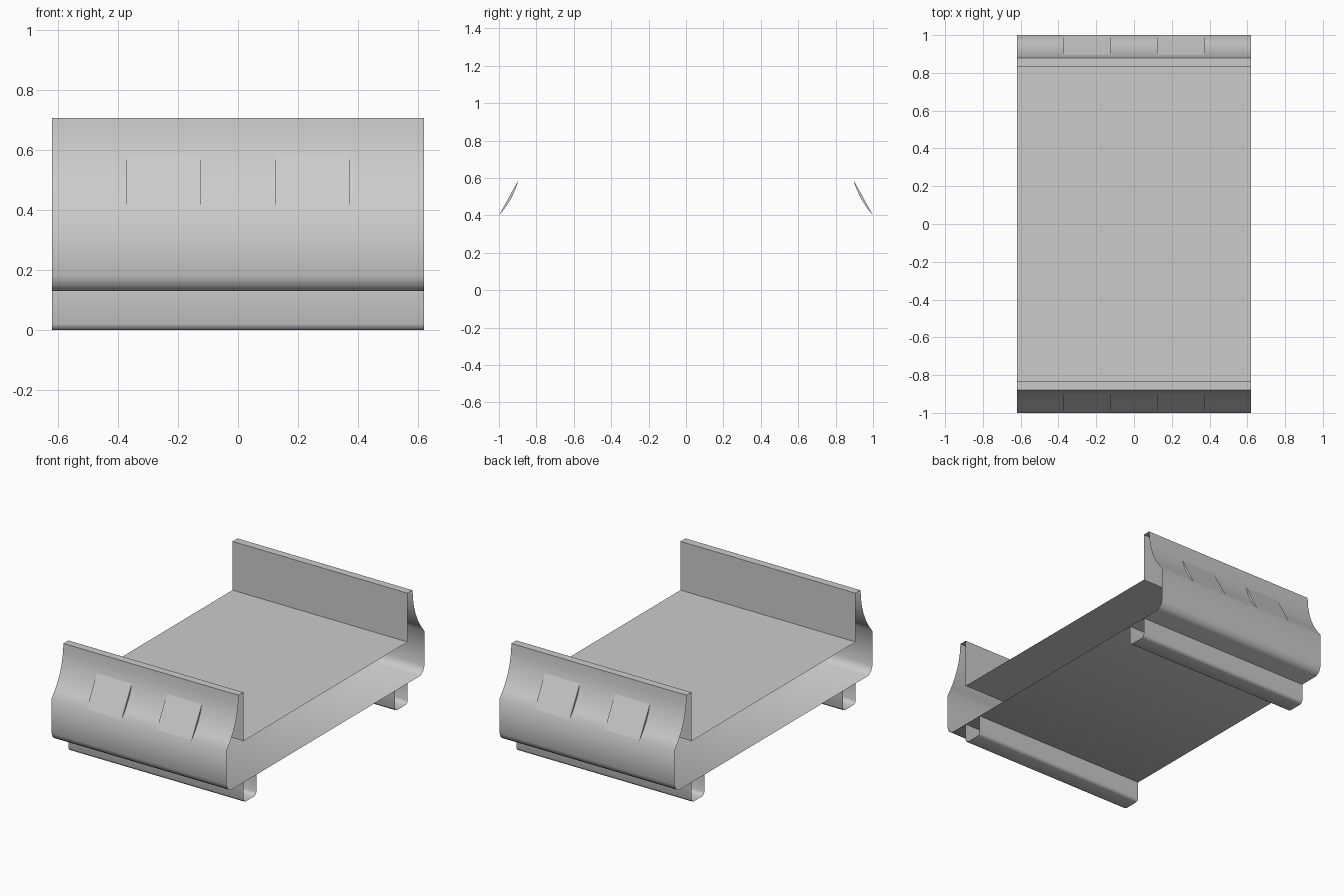
import bpy, math

if "Cube" in bpy.data.objects:
    bpy.data.objects.remove(bpy.data.objects["Cube"])

HALF = 0.62


def add_mesh(name, verts, faces, smooth=None):
    mesh = bpy.data.meshes.new(name)
    mesh.from_pydata(verts, [], faces)
    mesh.update()
    ob = bpy.data.objects.new(name, mesh)
    bpy.context.collection.objects.link(ob)
    if smooth:
        bpy.ops.object.select_all(action='DESELECT')
        ob.select_set(True)
        bpy.context.view_layer.objects.active = ob
        bpy.ops.object.shade_smooth_by_angle(angle=math.radians(smooth))
    return ob


def extrude_profile(name, pts, closed, smooth):
    """Open-ended sheet: sweep (y, z) points along x, counter-clockwise = outward."""
    n = len(pts)
    verts = [(x, y, z) for x in (-HALF, HALF) for y, z in pts]
    faces = []
    for i in range(n if closed else n - 1):
        j = (i + 1) % n
        faces.append((i, j, n + j, n + i))
    return add_mesh(name, verts, faces, smooth)


# Concave outer flank, an arc from the wall (1, 0.4) up to the rim (0.88, 0.707)
R, RIM_Y, RIM_Z = 0.453, 0.88, 0.707


def flank(z):
    return RIM_Y + R - math.sqrt(R * R - (RIM_Z - z) ** 2), z


END = math.asin((RIM_Z - 0.4) / R)
arc = [flank(RIM_Z - R * math.sin(END * (1 - i / 6))) for i in range(7)]

# Body: hollow tray with open ends
half = [(0.96, 0.13), (0.987, 0.148), (1.0, 0.18)] + arc + [(0.83, RIM_Z), (0.83, 0.395)]
body = half + [(-y, z) for y, z in reversed(half)]
extrude_profile("tray_body", body, True, 40)

# Channel rails underneath
c = 0.02
for name, y0, y1 in (("front_rail", -0.83, -0.70), ("back_rail", 0.70, 0.83)):
    extrude_profile(name, [(y0, 0.13), (y0, c), (y0 + 0.3 * c, 0.3 * c), (y0 + c, 0),
                           (y1 - c, 0), (y1 - 0.3 * c, 0.3 * c), (y1, c), (y1, 0.13)],
                    False, 50)

# Flat pads bridging the concave flank, two on each side
side = [p for p in arc if p[1] < 0.585] + [flank(0.59)]
for label, s in (("front", -1), ("back", 1)):
    for k, cx in enumerate((-0.248, 0.248)):
        n = len(side)
        verts = [(cx + dx, s * y, z) for dx in (-0.124, 0.124) for y, z in side]
        faces = [tuple(range(n - 1, -1, -1)), tuple(range(n, 2 * n)),
                 (0, n - 1, 2 * n - 1, n)]
        # wind so the faces point outward on both sides
        faces[0], faces[1] = (faces[0][::-1], faces[1][::-1]) if s > 0 else (faces[0], faces[1])
        if s < 0:
            faces[2] = faces[2][::-1]
        ob = add_mesh(f"{label}_pad_{k + 1}", verts, faces)
        for p in ob.data.polygons:
            out = p.normal.y * s if abs(p.normal.x) < 0.5 else p.normal.x * (p.center.x - cx)
            if out < 0:
                p.flip()
